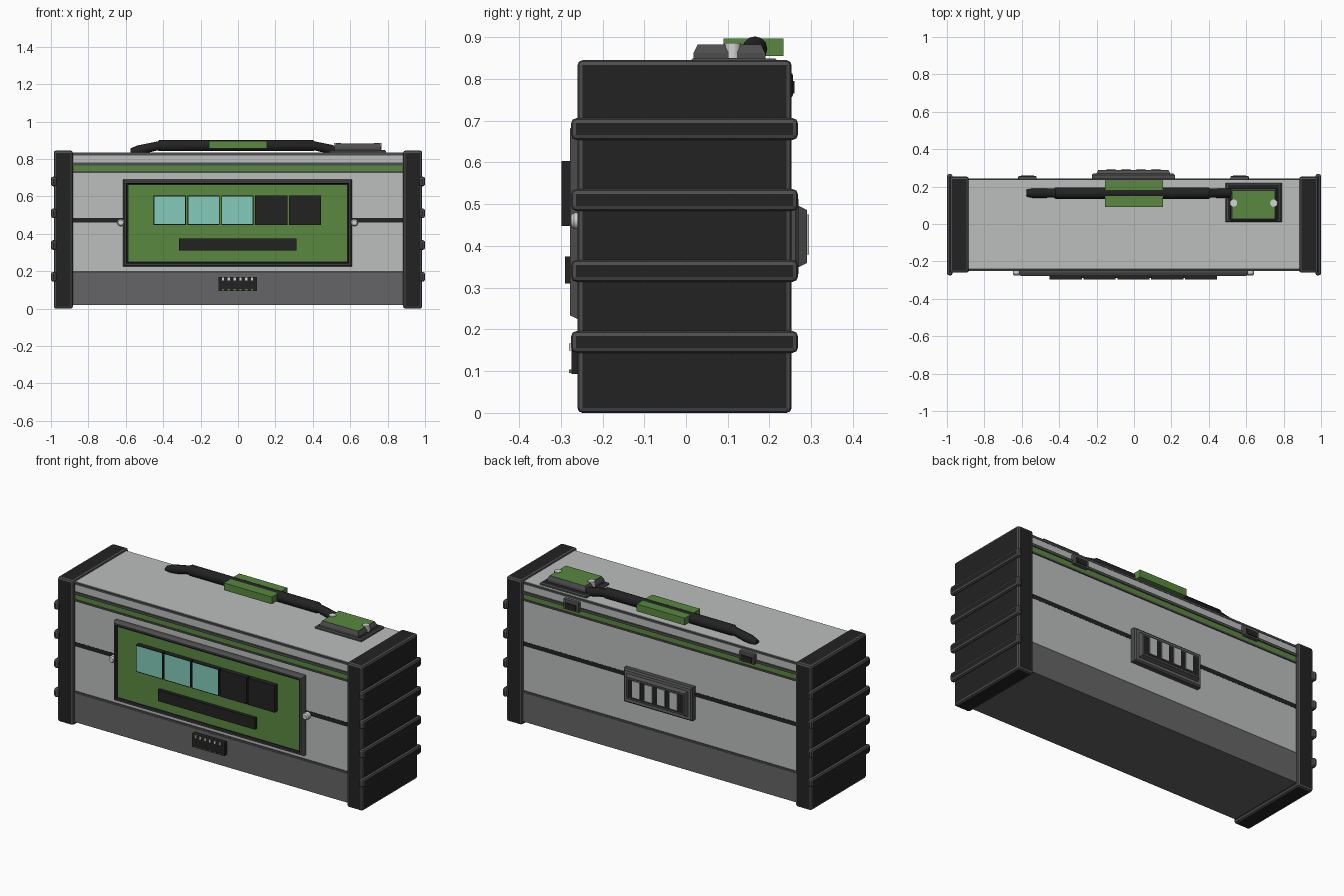
import bpy, bmesh
from mathutils import Vector, Matrix

if "Cube" in bpy.data.objects:
    bpy.data.objects.remove(bpy.data.objects["Cube"])


def material(name, r, g, b):
    m = bpy.data.materials.new(name)
    m.use_nodes = True
    m.diffuse_color = (r, g, b, 1)
    bsdf = m.node_tree.nodes["Principled BSDF"]
    bsdf.inputs["Base Color"].default_value = (r, g, b, 1)
    bsdf.inputs["Roughness"].default_value = 0.6
    return m


light = material("light grey", 0.5, 0.52, 0.51)
dark = material("dark grey", 0.13, 0.13, 0.135)
trim = material("trim grey", 0.075, 0.075, 0.075)
black = material("black", 0.016, 0.016, 0.016)
green = material("green", 0.1, 0.25, 0.05)
teal = material("teal", 0.23, 0.6, 0.49)
silver = material("silver", 0.65, 0.65, 0.65)
PALETTE = [light, dark, trim, black, green, teal, silver]

FRONT, BACK, UP = Vector((0, -1, 0)), Vector((0, 1, 0)), Vector((0, 0, 1))


def finish(name, bm, mat):
    mesh = bpy.data.meshes.new(name)
    bm.to_mesh(mesh)
    bm.free()
    for m in PALETTE if mat is None else [mat]:
        mesh.materials.append(m)
    obj = bpy.data.objects.new(name, mesh)
    bpy.context.collection.objects.link(obj)
    return obj


def box(name, x, y, z, mat, bevel=0, rim=None, side=None, steps=()):
    """Box from (low, high) ranges; steps inset one side as (width, depth, rim material, inner material)."""
    bm = bmesh.new()
    bmesh.ops.create_cube(bm, size=1)
    spans = (x, y, z)
    for v in bm.verts:
        v.co = [(a + b) / 2 + c * (b - a) for c, (a, b) in zip(v.co, spans)]
    bm.normal_update()
    for f in bm.faces:
        f.material_index = PALETTE.index(mat)
    if side:
        face = max(bm.faces, key=lambda f: f.normal.dot(side))
        for width, depth, ring, inner in steps:
            made = bmesh.ops.inset_individual(bm, faces=[face], thickness=width, depth=depth)
            for f in made["faces"]:
                f.material_index = PALETTE.index(ring)
            face.material_index = PALETTE.index(inner)
    obj = finish(name, bm, None)
    if bevel:
        mod = obj.modifiers.new("edge", "BEVEL")
        mod.width, mod.segments = bevel, 2
        mod.material = PALETTE.index(rim or mat)
    return obj


def rod(name, stations, mat, sides=12):
    """Tube through (centre, radius) stations; rings stand across the overall direction."""
    bm = bmesh.new()
    way = (Vector(stations[-1][0]) - Vector(stations[0][0])).normalized()
    turn = way.to_track_quat("Z", "Y").to_matrix().to_4x4()
    rings = []
    for centre, radius in stations:
        ring = bmesh.ops.create_circle(bm, segments=sides, radius=radius,
                                       matrix=Matrix.Translation(centre) @ turn)
        rings.append(ring["verts"])
    for a, b in zip(rings, rings[1:]):
        for i in range(sides):
            j = (i + 1) % sides
            bm.faces.new((a[i], a[j], b[j], b[i]))
    bm.faces.new(rings[0][::-1])
    bm.faces.new(rings[-1])
    bmesh.ops.recalc_face_normals(bm, faces=bm.faces)
    obj = finish(name, bm, mat)
    bpy.ops.object.select_all(action="DESELECT")
    obj.select_set(True)
    bpy.context.view_layer.objects.active = obj
    bpy.ops.object.shade_smooth_by_angle(angle=0.6)
    return obj


# Stacked case body
layers = [("base", 0.02, 0.19, dark, 0.006), ("base_trim", 0.19, 0.2, trim, 0.004),
          ("lower_wall", 0.2, 0.46, light, 0), ("wall_stripe", 0.46, 0.485, black, 0.001),
          ("upper_wall", 0.485, 0.725, light, 0), ("lower_rim", 0.725, 0.735, trim, 0.006),
          ("green_band", 0.735, 0.765, green, 0.002), ("upper_rim", 0.765, 0.78, trim, 0.008),
          ("lid", 0.78, 0.82, light, 0), ("lid_rim", 0.82, 0.832, trim, 0.002)]
for name, low, high, mat, out in layers:
    box(name, (-0.9, 0.9), (-0.242 - out, 0.236 + out), (low, high), mat)
box("lid_top", (-0.9, 0.9), (-0.238, 0.234), (0.83, 0.835), light)

# End caps with wrapped bands
for label, s in (("left", 1), ("right", -1)):
    box(label + "_end_cap", sorted((s * 0.883, s * 0.985)), (-0.26, 0.253), (0, 0.845),
        black, 0.012, trim)
    for i in range(4):
        mid = 0.17 + 0.17 * i
        box(f"{label}_band_{i + 1}", sorted((s * 0.97, s)), (-0.275, 0.268),
            (mid - 0.026, mid + 0.026), black, 0.012, trim)

# Front display panel
box("display_panel", (-0.615, 0.61), (-0.26, -0.23), (0.225, 0.69), trim, side=FRONT,
    steps=[(0.012, 0.018, trim, trim), (0.012, 0, trim, black),
           (0.008, -0.008, black, black), (0.008, 0, black, green)])
for i in range(5):
    mid = -0.365 + 0.181 * i
    box(f"display_tile_{i + 1}", (mid - 0.086, mid + 0.086), (-0.298, -0.265), (0.448, 0.604),
        black, side=FRONT, steps=[(0.006, 0, black, teal if i < 3 else black)])
box("display_bar", (-0.315, 0.312), (-0.29, -0.265), (0.31, 0.375), black)
for label, x in (("left", 0.622), ("right", -0.627)):
    rod(label + "_panel_knob", [((x, -0.235, 0.46), 0.02), ((x, -0.268, 0.46), 0.02),
                                ((x, -0.275, 0.46), 0.014)], silver)

# Front socket with two rows of pins
box("socket", (-0.105, 0.102), (-0.274, -0.24), (0.093, 0.17), black, side=FRONT,
    steps=[(0.006, 0, trim, black)])
for i in range(6):
    x = -0.08 + 0.031 * i
    box(f"upper_pin_{i + 1}", (x - 0.006, x + 0.006), (-0.28, -0.27), (0.15, 0.166), silver)
    box(f"lower_pin_{i + 1}", (x - 0.006, x + 0.006), (-0.28, -0.27), (0.096, 0.104), green)

# Back vent
box("vent_frame", (-0.225, 0.218), (0.23, 0.262), (0.325, 0.52), trim, side=BACK,
    steps=[(0.012, 0.008, trim, trim), (0.022, 0, dark, trim),
           (0.014, 0.02, trim, trim), (0.012, 0, trim, black)])
for i in range(4):
    mid = -0.123 + 0.08 * i
    box(f"vent_slat_{i + 1}", (mid - 0.024, mid + 0.024), (0.28, 0.295), (0.38, 0.475), light)

# Back latches
for label, x in (("left", 0.565), ("right", -0.57)):
    box(label + "_latch", (x - 0.05, x + 0.05), (0.23, 0.256), (0.755, 0.815), trim,
        0.006, trim)
    box(label + "_latch_plate", (x - 0.035, x + 0.035), (0.25, 0.26), (0.765, 0.795), black)

# Carry handle and grip
rod("handle", [((-0.575, 0.165, 0.838), 0.018), ((-0.54, 0.165, 0.846), 0.026),
               ((-0.43, 0.165, 0.87), 0.024), ((-0.42, 0.165, 0.872), 0.03),
               ((0.4, 0.165, 0.872), 0.03), ((0.41, 0.165, 0.87), 0.024),
               ((0.5, 0.165, 0.85), 0.026), ((0.56, 0.165, 0.84), 0.018)], black)
box("handle_grip", (-0.155, 0.155), (0.09, 0.233), (0.855, 0.897), green)
box("grip_seam", (-0.156, 0.156), (0.161, 0.169), (0.854, 0.9), black)

# Lid control box
box("control_base", (0.49, 0.79), (0.01, 0.22), (0.83, 0.843), trim, side=UP,
    steps=[(0.008, 0.006, trim, trim), (0.008, 0, trim, black)])
box("control_box", (0.515, 0.765), (0.018, 0.19), (0.84, 0.862), trim, side=UP,
    steps=[(0.014, 0.02, trim, trim), (0.004, 0, trim, green)])
for label, x in (("left", 0.748), ("right", 0.532)):
    rod(label + "_control_knob", [((x, 0.112, 0.85), 0.02), ((x, 0.112, 0.886), 0.02)], silver)
